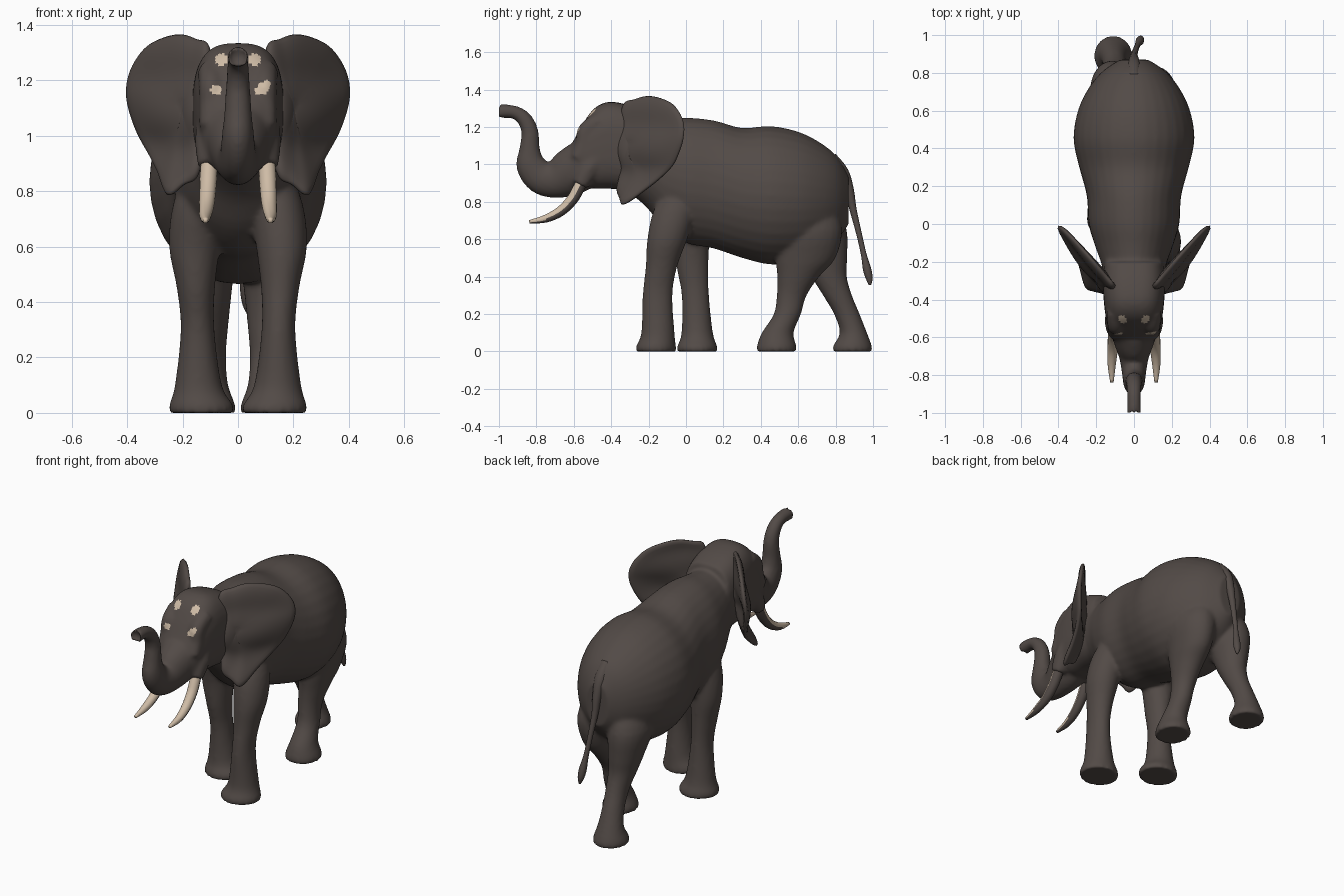
import bpy
import bmesh
import math
from mathutils import Vector

cube = bpy.data.objects.get("Cube")
if cube:
    bpy.data.objects.remove(cube, do_unlink=True)


def material(name, colour):
    mat = bpy.data.materials.new(name)
    mat.use_nodes = True
    mat.diffuse_color = (*colour, 1)
    mat.node_tree.nodes["Principled BSDF"].inputs["Base Color"].default_value = (*colour, 1)
    return mat


hide = material("dark grey brown hide", (0.085, 0.069, 0.062))
ivory = material("cream ivory", (0.62, 0.50, 0.38))


def spline(points, steps=4, closed=False):
    """Smooth curve through tuples of any length (position and radii alike)."""
    pts = [Vector(p) for p in points]
    n = len(pts)
    pick = (lambda i: pts[i % n]) if closed else (lambda i: pts[max(0, min(i, n - 1))])
    out = []
    for i in range(n if closed else n - 1):
        a, b, c, d = (pick(i + k) for k in (-1, 0, 1, 2))
        for s in range(steps):
            t = s / steps
            out.append(b + (c - a) * (t / 2) + (a * 2 - b * 5 + c * 4 - d) * (t * t / 2)
                       + (b * 3 - a - c * 3 + d) * (t ** 3 / 2))
    return out if closed else out + [pts[-1]]


def bulge(value, power):
    return math.copysign(abs(value) ** power, value)


def loft(bm, points, axis=None, sides=24, hollow=0, power=1):
    """Tube through (x, y, z, side radius, other radius); power below 1 squares it."""
    path = spline(points)
    rings = []
    for i, p in enumerate(path):
        ahead, behind = path[min(i + 1, len(path) - 1)], path[max(i - 1, 0)]
        t = Vector(axis or (ahead - behind)[:3]).normalized()
        across = Vector((1, 0, 0))
        across = (across - t * across.dot(t)).normalized()
        other = t.cross(across)
        ring = []
        for k in range(sides):
            a = math.tau * k / sides
            ring.append(bm.verts.new(Vector(p[:3]) + across * (p[3] * bulge(math.cos(a), power))
                                     + other * (p[4] * bulge(math.sin(a), power))))
        rings.append(ring)
    faces = [bm.faces.new(rings[0][::-1]), bm.faces.new(rings[-1])]
    for r, q in zip(rings, rings[1:]):
        for k in range(sides):
            j = (k + 1) % sides
            faces.append(bm.faces.new((r[k], r[j], q[j], q[k])))
    bmesh.ops.recalc_face_normals(bm, faces=faces)
    if hollow:
        bmesh.ops.inset_individual(bm, faces=[faces[1]], thickness=hollow, depth=-2 * hollow)


def make_object(name, bm, *mats):
    mesh = bpy.data.meshes.new(name)
    bm.to_mesh(mesh)
    bm.free()
    obj = bpy.data.objects.new(name, mesh)
    bpy.context.collection.objects.link(obj)
    for m in mats:
        mesh.materials.append(m)
    mesh.shade_smooth()
    return obj


def apply_modifiers(obj, *mats):
    graph = bpy.context.evaluated_depsgraph_get()
    obj.data = bpy.data.meshes.new_from_object(obj.evaluated_get(graph))
    obj.modifiers.clear()
    obj.data.materials.clear()
    for m in mats:
        obj.data.materials.append(m)
    obj.data.shade_smooth()


def barrel(rows):
    """Rows of (y, top, bottom, half width) as upright sections."""
    return [(0, y, (top + low) / 2, w, (top - low) / 2) for y, top, low, w in rows]


bm = bmesh.new()

# Torso and neck
loft(bm, barrel([
    (-.35, 1.27, .88, .15), (-.22, 1.24, .78, .17), (-.12, 1.24, .66, .205),
    (0, 1.25, .58, .24), (.15, 1.235, .55, .25), (.3, 1.195, .5, .29),
    (.45, 1.205, .465, .32), (.6, 1.175, .48, .297), (.72, 1.115, .53, .24),
    (.81, 1.04, .6, .165), (.87, .94, .68, .075)]), axis=(0, 1, 0), sides=32)

# Skull and jaw, broad across the face
loft(bm, barrel([
    (-.64, 1.06, .85, .09), (-.6, 1.13, .86, .118), (-.55, 1.22, .88, .138),
    (-.49, 1.3, .87, .15), (-.41, 1.335, .87, .16), (-.3, 1.315, .86, .165),
    (-.2, 1.27, .85, .155)]), axis=(0, 1, 0), sides=32, power=.7)

# Raised trunk with a hollow tip
loft(bm, [
    (0, -.55, 1.0, .13, .13), (0, -.63, .95, .105, .125), (0, -.71, .92, .078, .1),
    (0, -.78, .935, .065, .09), (0, -.83, 1.0, .058, .08), (0, -.836, 1.08, .05, .056),
    (0, -.834, 1.17, .044, .046), (0, -.862, 1.24, .04, .041),
    (0, -.92, 1.28, .036, .036), (0, -1.012, 1.283, .039, .039)], hollow=.016)

# Tusk sockets and brow ridges
for side in (-1, 1):
    loft(bm, [(side * .1, -.46, 1.05, .05, .05), (side * .105, -.52, .97, .05, .055),
              (side * .105, -.565, .89, .04, .042)])
    loft(bm, [(side * .1, -.46, 1.235, .045, .045), (side * .095, -.53, 1.18, .046, .05),
              (side * .1, -.545, 1.11, .04, .045), (side * .1, -.57, 1.03, .04, .05)])

# Legs: shared heights and widths, with a stride of its own for each
front_shape = ((0, .03, .1, .3, .45, .6, .75, .9),
               (.132, .133, .143, .146, .152, .157, .14, .1),
               (.118, .115, .085, .061, .069, .092, .095, .08))
hind_shape = ((0, .03, .1, .2, .3, .4, .5, .65, .8),
              (.11, .11, .11, .105, .1, .105, .112, .115, .09),
              (.1, .1, .075, .062, .064, .079, .097, .118, .09))
strides = (
    (1, front_shape, (-.16, -.16, -.15, -.152, -.132, -.1, -.06, 0),
     (.108, .106, .089, .08, .084, .107, .115, .1)),
    (-1, front_shape, (.06, .06, .06, .05, .035, .03, .02, .03),
     (.108, .106, .084, .073, .085, .095, .11, .1)),
    (1, hind_shape, (.485, .485, .49, .542, .565, .6, .64, .66, .66),
     (.108, .106, .085, .073, .08, .113, .16, .175, .13)),
    (-1, hind_shape, (.89, .89, .895, .86, .81, .765, .74, .7, .67),
     (.106, .104, .073, .069, .078, .095, .122, .16, .13)))
for side, (heights, offsets, widths), centres, depths in strides:
    loft(bm, [(side * x, y, z, w, d) for z, x, w, y, d
              in zip(heights, offsets, widths, centres, depths)], axis=(0, 0, 1))

# Merge the parts into one skin
body = make_object("body", bm)
remesh = body.modifiers.new("merge", "REMESH")
remesh.mode = "VOXEL"
remesh.voxel_size = .011
smooth = body.modifiers.new("soften", "SMOOTH")
smooth.factor = .5
smooth.iterations = 8
apply_modifiers(body, hide, ivory)

# Pale forehead spots: (x, z, half width, half height, tilt)
spots = [(-.06, 1.275, .022, .022, 0), (.06, 1.275, .022, .022, 0),
         (-.08, 1.165, .02, .018, 0), (.09, 1.172, .034, .019, .8)]
for face in body.data.polygons:
    c = face.center
    if -.7 < c.y < -.38 and face.normal.y < -.2:
        for x, z, w, h, tilt in spots:
            dx, dz = c.x - x, c.z - z
            u = dx * math.cos(tilt) + dz * math.sin(tilt)
            v = dz * math.cos(tilt) - dx * math.sin(tilt)
            if (u / w) ** 2 + (v / h) ** 2 < 1:
                face.material_index = 1

# Ears: rings shrinking to a root, swept back, lobe curled forward
ear_outline = spline([
    (.1, 1.31), (.15, 1.35), (.21, 1.368), (.28, 1.352), (.34, 1.315), (.39, 1.235),
    (.403, 1.14), (.37, 1.025), (.32, .925), (.288, .86), (.255, .782), (.2, .82),
    (.14, .86), (.12, 1.05)], closed=True)
root = Vector((.17, 1.1))
levels = 6
for side, name in ((1, "left_ear"), (-1, "right_ear")):
    bm = bmesh.new()
    weights = bm.verts.layers.deform.verify()

    def ear_vertex(p, s):
        q = root.lerp(p, s)
        y = -.325 + (q.x - .13) * 1.15 - 1.5 * max(0, 1 - q.y) ** 1.5
        y += .15 * max(0, q.y - 1.15) - .02 * math.sin(math.pi * s)
        y += .02 * math.sin(q.y * 22) * s * (1 - s) * 4
        vert = bm.verts.new((side * q.x, max(y, -.36), q.y))
        vert[weights][0] = 1 - .7 * s
        return vert

    hub = ear_vertex(root, 0)
    rings = [[ear_vertex(p, s / levels) for p in ear_outline] for s in range(1, levels + 1)]
    count = len(ear_outline)
    for k in range(count):
        j = (k + 1) % count
        bm.faces.new((hub, rings[0][k], rings[0][j]))
        for r, q in zip(rings, rings[1:]):
            bm.faces.new((r[k], q[k], q[j], r[j]))
    bmesh.ops.recalc_face_normals(bm, faces=bm.faces)
    ear = make_object(name, bm, hide)
    ear.vertex_groups.new(name="root")
    thick = ear.modifiers.new("thickness", "SOLIDIFY")
    thick.thickness = .085
    thick.offset = 0
    thick.vertex_group = "root"
    rounding = ear.modifiers.new("rounding", "SUBSURF")
    rounding.levels = rounding.render_levels = 1

# Tusks: ivory, with a dark rear underside
for side, name in ((1, "left_tusk"), (-1, "right_tusk")):
    bm = bmesh.new()
    loft(bm, [(side * x, y, z, r, r) for x, y, z, r in (
        (.102, -.54, .94, .028), (.106, -.575, .87, .031), (.109, -.61, .81, .03),
        (.113, -.67, .75, .027), (.118, -.75, .71, .021), (.117, -.838, .693, .009))],
        sides=16)
    tusk = make_object(name, bm, ivory, hide)
    for face in tusk.data.polygons:
        if face.normal.y - face.normal.z > .2:
            face.material_index = 1

# Tail with a thick root and a tuft
bm = bmesh.new()
loft(bm, [(x, y, z, r, r) for x, y, z, r in (
    (0, .77, 1.03, .04), (0, .835, .955, .036), (0, .872, .86, .026), (0, .893, .76, .019),
    (.01, .925, .63, .015), (.02, .95, .52, .015), (.03, .968, .44, .022),
    (.035, .98, .39, .018), (.04, .984, .355, .006))], sides=12)
make_object("tail", bm, hide)
